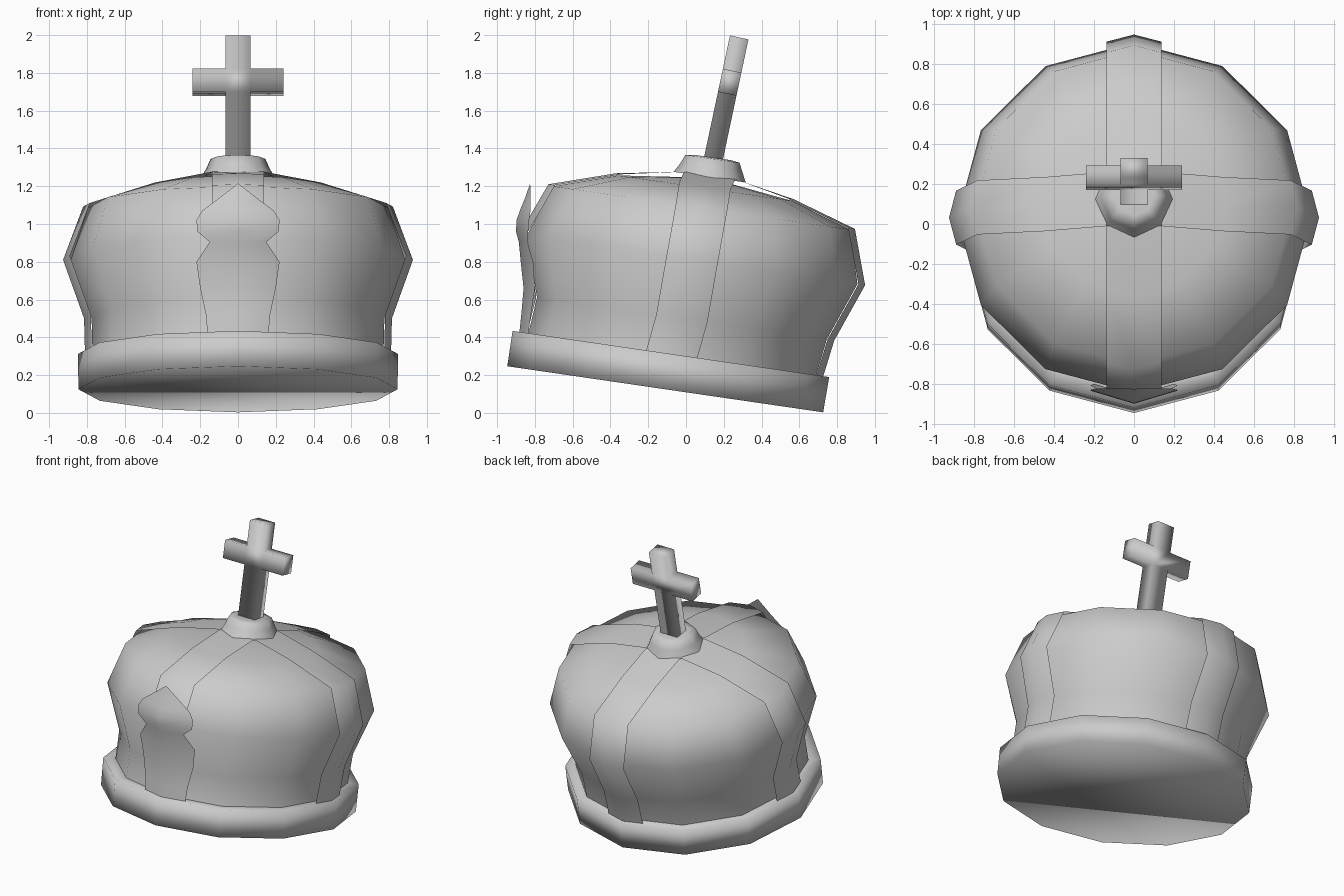
import bpy, bmesh
from math import sin, cos, pi, radians
from mathutils import Vector, Matrix

if "Cube" in bpy.data.objects:
    bpy.data.objects.remove(bpy.data.objects["Cube"])

TILT = radians(8.3)   # the whole crown leans back
SIDES = 12


def local(x, v, w, cy, cz):
    """Point in the leaning frame: x across, v along depth, w up."""
    return Vector((x, cy + v * cos(TILT) + w * sin(TILT), cz - v * sin(TILT) + w * cos(TILT)))


def make(name, bm, angle=60):
    bmesh.ops.remove_doubles(bm, verts=bm.verts, dist=0.0005)
    bmesh.ops.recalc_face_normals(bm, faces=bm.faces)
    me = bpy.data.meshes.new(name)
    bm.to_mesh(me)
    bm.free()
    ob = bpy.data.objects.new(name, me)
    bpy.context.collection.objects.link(ob)
    bpy.ops.object.select_all(action='DESELECT')
    ob.select_set(True)
    bpy.context.view_layer.objects.active = ob
    bpy.ops.object.shade_smooth_by_angle(angle=radians(angle))
    return ob


def loft(bm, rings, closed=True):
    """Bridge successive rows of points with quads."""
    rows = [[bm.verts.new(p) for p in r] for r in rings]
    n = len(rows[0])
    for a, b in zip(rows, rows[1:]):
        for i in range(n if closed else n - 1):
            j = (i + 1) % n
            bm.faces.new((a[i], a[j], b[j], b[i]))
    return rows


def ring(cy, cz, r, n=SIDES):
    return [local(r * sin(2 * pi * i / n), r * cos(2 * pi * i / n), 0, cy, cz) for i in range(n)]


# Base band, soft-edged, with a flat underside and a top rim turned in to the cap
bm = bmesh.new()
rows = loft(bm, [ring(-.11, .125, .845), ring(-.08, .312, .847), ring(-.08, .312, .76)])
bm.faces.new(rows[0])
make("base_band", bm, 180)

# Puffed cap: (centre y, centre z, radius)
LEVELS = [(-.075, .30, .77), (-.022, .50, .775), (.032, .81, .885), (.083, 1.085, .795), (.10, 1.19, .465)]
bm = bmesh.new()
rows = loft(bm, [ring(*l) for l in LEVELS])
tip = bm.verts.new((0, .12, 1.245))
for i in range(SIDES):
    bm.faces.new((rows[-1][i], rows[-1][(i + 1) % SIDES], tip))
make("cap", bm)

# Four straps following the cap, folded over its corners
STRAP = [(-.075, .31, .81), (-.022, .50, .815), (.032, .81, .926), (.083, 1.092, .82),
         (.10, 1.20, .475), (.125, 1.257, .137)]
HALF = .137
for k, name in enumerate(("back", "right", "front", "left")):
    q = k * pi / 2
    bm = bmesh.new()
    rows = []
    for cy, cz, r in STRAP:
        sag = .036 if r > .2 else 0
        row = []
        for s in (-1, 0, 1):
            out, side = r - abs(s) * sag, s * HALF
            row.append(local(out * sin(q) + side * cos(q), out * cos(q) - side * sin(q), 0, cy, cz))
        rows.append(row)
    loft(bm, rows, closed=False)
    make(name + "_strap", bm)

# Knob where the straps meet
bm = bmesh.new()
rows = loft(bm, [ring(.125, 1.248, .193, 8), ring(.135, 1.30, .165, 8),
                 ring(.14, 1.345, .145, 8), ring(.14, 1.352, .10, 8)])
bm.faces.new(rows[-1])
make("knob", bm, 180)

# Cross: outline extruded through its depth, leaning back
half = [(.067, -.335), (.067, .03), (.24, .03), (.24, .155), (.067, .155), (.067, .335)]
outline = half + [(-x, z) for x, z in reversed(half)]
bm = bmesh.new()
rows = loft(bm, [[Vector((x, y, z)) for x, z in outline] for y in (-.05, .05)])
for r in rows:
    bm.faces.new(r)
bmesh.ops.transform(bm, verts=bm.verts,
                    matrix=Matrix.Translation((0, .212, 1.66)) @ Matrix.Rotation(radians(-12), 4, 'X'))
make("cross", bm, 180)

# Front ornament: (half width, centre y, z), creased down the middle
ORN = [(.16, -.885, .40), (.17, -.872, .52), (.20, -.86, .66), (.22, -.875, .80), (.15, -.885, .905),
       (.215, -.90, .96), (.22, -.897, 1.02), (.19, -.88, 1.07), (.11, -.855, 1.13), (.0, -.825, 1.215)]
bm = bmesh.new()
loft(bm, [[(s * w, y + abs(s) * w * .3, z) for s in (-1, 0, 1)] for w, y, z in ORN], closed=False)
make("front_ornament", bm)
